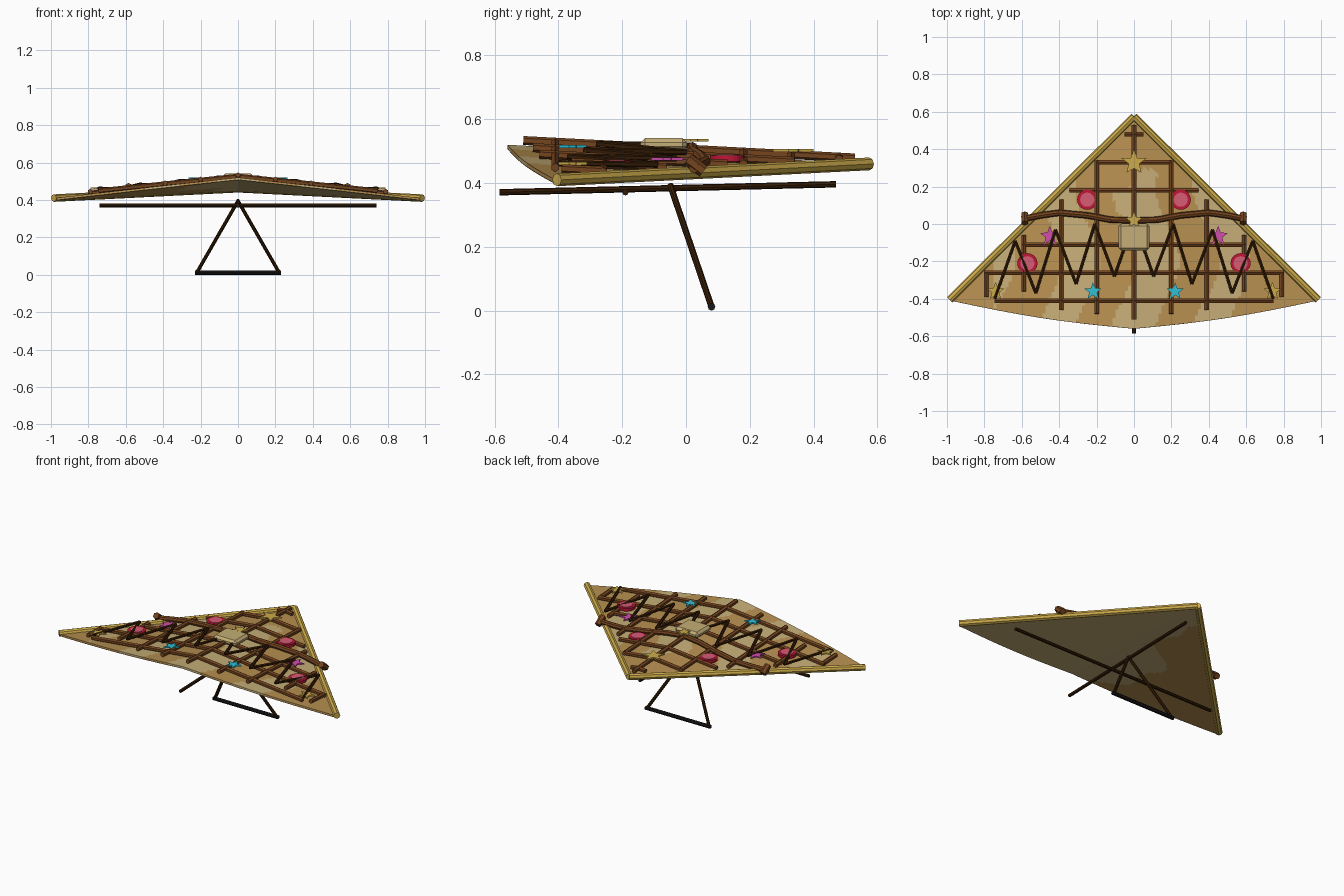
import bpy, bmesh, math
from mathutils import Vector

cube = bpy.data.objects.get("Cube")
if cube:
    bpy.data.objects.remove(cube, do_unlink=True)


def material(name, r, g, b):
    m = bpy.data.materials.new(name)
    col = [(c / 255) ** 2.2 for c in (r, g, b)] + [1]
    m.diffuse_color = col
    m.use_nodes = True
    m.node_tree.nodes["Principled BSDF"].inputs["Base Color"].default_value = col
    return m


HIDE = material("hide tan", 182, 143, 82)
PALE = material("pale hide", 196, 172, 118)
GOLD = material("straw gold", 204, 170, 76)
STICK = material("stick brown", 116, 70, 36)
DARK = material("dark brown", 54, 33, 14)
BLACK = material("black grip", 30, 30, 32)
RED = material("red", 190, 28, 58)
PINK = material("rose", 214, 92, 116)
MAGENTA = material("magenta", 208, 78, 172)
CYAN = material("cyan", 50, 190, 212)

SPAN, NOSE, TAIL, TIP = 0.98, 0.58, -0.56, -0.41


def roof(x, y, lift=0.0):
    """Point on the ridged sail, raised by lift."""
    return Vector((x, y, 0.46 - 0.104 * abs(x) + 0.0526 * (NOSE - y) + lift))


def finish(name, bm, *mats):
    mesh = bpy.data.meshes.new(name)
    bm.to_mesh(mesh)
    bm.free()
    ob = bpy.data.objects.new(name, mesh)
    for m in mats:
        mesh.materials.append(m)
    bpy.context.collection.objects.link(ob)
    return ob


def rods(name, points, radius, mat, sides=6, smooth=False):
    """Straight rods joined end to end through the points."""
    bm = bmesh.new()
    for a, b in zip(points, points[1:]):
        a, b = Vector(a), Vector(b)
        d = b - a
        new = bmesh.ops.create_cone(bm, cap_ends=True, segments=sides, radius1=radius,
                                    radius2=radius, depth=d.length)["verts"]
        bmesh.ops.transform(bm, verts=new, matrix=d.to_track_quat("Z", "Y").to_matrix().to_4x4())
        bmesh.ops.translate(bm, verts=new, vec=(a + b) / 2)
    return finish(name, bm, mat)


def plate(name, center, radii, count, height, mat):
    """Flat prism; alternating radii make a star."""
    bm = bmesh.new()
    ring = []
    for i in range(count):
        t = math.pi / 2 + i * math.tau / count
        r = radii[i % len(radii)]
        ring.append(bm.verts.new(center + Vector((r * math.cos(t), r * math.sin(t), 0))))
    face = bm.faces.new(ring)
    top = bmesh.ops.extrude_face_region(bm, geom=[face])["geom"]
    bmesh.ops.translate(bm, verts=[v for v in top if isinstance(v, bmesh.types.BMVert)],
                        vec=(0, 0, height))
    bmesh.ops.recalc_face_normals(bm, faces=bm.faces)
    return finish(name, bm, mat)


# Sail: two planes meeting on the ridge, with a bowed trailing edge
def sail(name, lift, is_pale, nx=120, ny=44):
    bm = bmesh.new()
    grid = []
    for i in range(nx + 1):
        x = SPAN * (2 * i / nx - 1)
        u = abs(x) / SPAN
        lead = NOSE + (TIP - NOSE) * u
        trail = TAIL + (TIP - TAIL) * u - 0.018 * math.sin(math.pi * u)
        grid.append([bm.verts.new(roof(x, lead + (trail - lead) * j / ny, lift))
                     for j in range(ny + 1)])
    for i in range(nx):
        for j in range(ny):
            f = bm.faces.new((grid[i][j], grid[i][j + 1], grid[i + 1][j + 1], grid[i + 1][j]))
            c = f.calc_center_median()
            f.material_index = int(is_pale(c.x, c.y))
    bmesh.ops.remove_doubles(bm, verts=bm.verts, dist=0.0005)
    return finish(name, bm, HIDE, PALE)


def streaks(x, y):
    tone = math.sin(15 * x + math.sin(8 * y) + 0.6) + 0.5 * math.cos(3 * x)
    return y < 0.24 + 0.06 * math.sin(20 * x) and abs(x) < 0.75 and tone > 0.3


def underside(x, y):
    return x > -0.2 + 0.12 * math.sin(7 * y) + 0.05 * math.sin(19 * y)


skin = sail("sail", 0, streaks)
solid = skin.modifiers.new("Thickness", "SOLIDIFY")
solid.thickness = 0.012
solid.offset = -1
sail("sail_lining", -0.0135, underside)

# Leading edge poles
for side, s in (("left", 1), ("right", -1)):
    rods(f"leading_edge_{side}", [(0, NOSE - 0.005, 0.46), (s * 0.985, TIP + 0.005, 0.41)],
         0.02, GOLD, 8)

# Lattice of sticks over the sail
for i, (y, half) in enumerate([(0.48, 0.05), (0.33, 0.2), (0.18, 0.345), (-0.11, 0.6),
                               (-0.26, 0.8), (-0.41, 0.745)]):
    rods(f"cross_stick_{i + 1}", [roof(-half, y, 0.014), roof(0, y, 0.014), roof(half, y, 0.014)],
         0.014, STICK)
for i, (x, front, back) in enumerate([(0, 0.53, -0.51), (0.2, 0.34, -0.48), (0.39, 0.13, -0.46),
                                      (0.59, -0.06, -0.36), (0.79, -0.26, -0.39)]):
    for s in ((1, -1) if x else (1,)):
        tag = "center" if not x else "left" if s > 0 else "right"
        rods(f"long_stick_{i + 1}_{tag}", [roof(s * x, front, 0.016), roof(s * x, back, 0.016)],
             0.014, STICK)

# Zigzag lacing
zig = [(0, 0.02), (0.105, -0.28), (0.21, 0), (0.31, -0.32), (0.42, -0.03), (0.525, -0.37),
       (0.635, -0.09), (0.745, -0.4)]
for side, s in (("left", 1), ("right", -1)):
    rods(f"lacing_{side}", [roof(s * x, y, 0.028) for x, y in zig], 0.0095, DARK)

# Wavy branch across the middle, with knotted ends
wave = [(0, 0.02), (0.12, 0.022), (0.25, 0.046), (0.4, 0.06), (0.5, 0.046), (0.6, 0.026)]
half = [roof(x, y, 0.022) for x, y in wave]
other = [Vector((-p.x, p.y, p.z)) for p in half[:0:-1]]
rods("wavy_branch", other + half, 0.017, STICK, 8)
for side, s in (("left", 1), ("right", -1)):
    rods(f"branch_knot_{side}", [roof(s * 0.585, 0.055, 0.01), roof(s * 0.585, 0.005, 0.045)],
         0.02, STICK)

# Central padded block
bm = bmesh.new()
bmesh.ops.create_cube(bm, size=1)
bmesh.ops.scale(bm, verts=bm.verts, vec=(0.165, 0.145, 0.04))
bmesh.ops.translate(bm, verts=bm.verts, vec=(0, -0.07, 0.521))
block = finish("center_block", bm, PALE)
bevel = block.modifiers.new("Bevel", "BEVEL")
bevel.width = 0.014
bevel.segments = 1

# Stars and round studs
for name, x, y, r, mat in [("nose_star", 0, 0.33, 0.07, GOLD), ("middle_star", 0, 0.02, 0.05, GOLD),
                           ("tip_star", 0.74, -0.36, 0.05, GOLD),
                           ("magenta_star", 0.45, -0.065, 0.056, MAGENTA),
                           ("cyan_star", 0.22, -0.36, 0.048, CYAN)]:
    for s in ((1, -1) if x else (1,)):
        tag = "" if not x else "_left" if s > 0 else "_right"
        lift = 0.04 if name == "middle_star" else 0.024
        plate(name + tag, roof(s * x, y, lift), (r, r * 0.42), 10, 0.009, mat)
for name, x, y in [("front_stud", 0.25, 0.13), ("rear_stud", 0.57, -0.21)]:
    for side, s in (("left", 1), ("right", -1)):
        base = roof(s * x, y, 0.01)
        plate(f"{name}_{side}", base, (0.054,), 20, 0.018, RED)
        plate(f"{name}_face_{side}", base + Vector((0, 0, 0.018)), (0.038,), 20, 0.003, PINK)

# Frame below the sail
rods("keel_pole", [(0, -0.585, 0.371), (0, 0.47, 0.396)], 0.01, DARK, 8)
rods("cross_pole", [(-0.74, -0.19, 0.371), (0.74, -0.19, 0.371)], 0.01, DARK, 8)
for side, s in (("left", 1), ("right", -1)):
    rods(f"control_leg_{side}", [(0, -0.05, 0.395), (s * 0.22, 0.08, 0.012)], 0.01, DARK, 8)
rods("control_bar", [(-0.23, 0.08, 0.012), (0.23, 0.08, 0.012)], 0.012, BLACK, 8)
